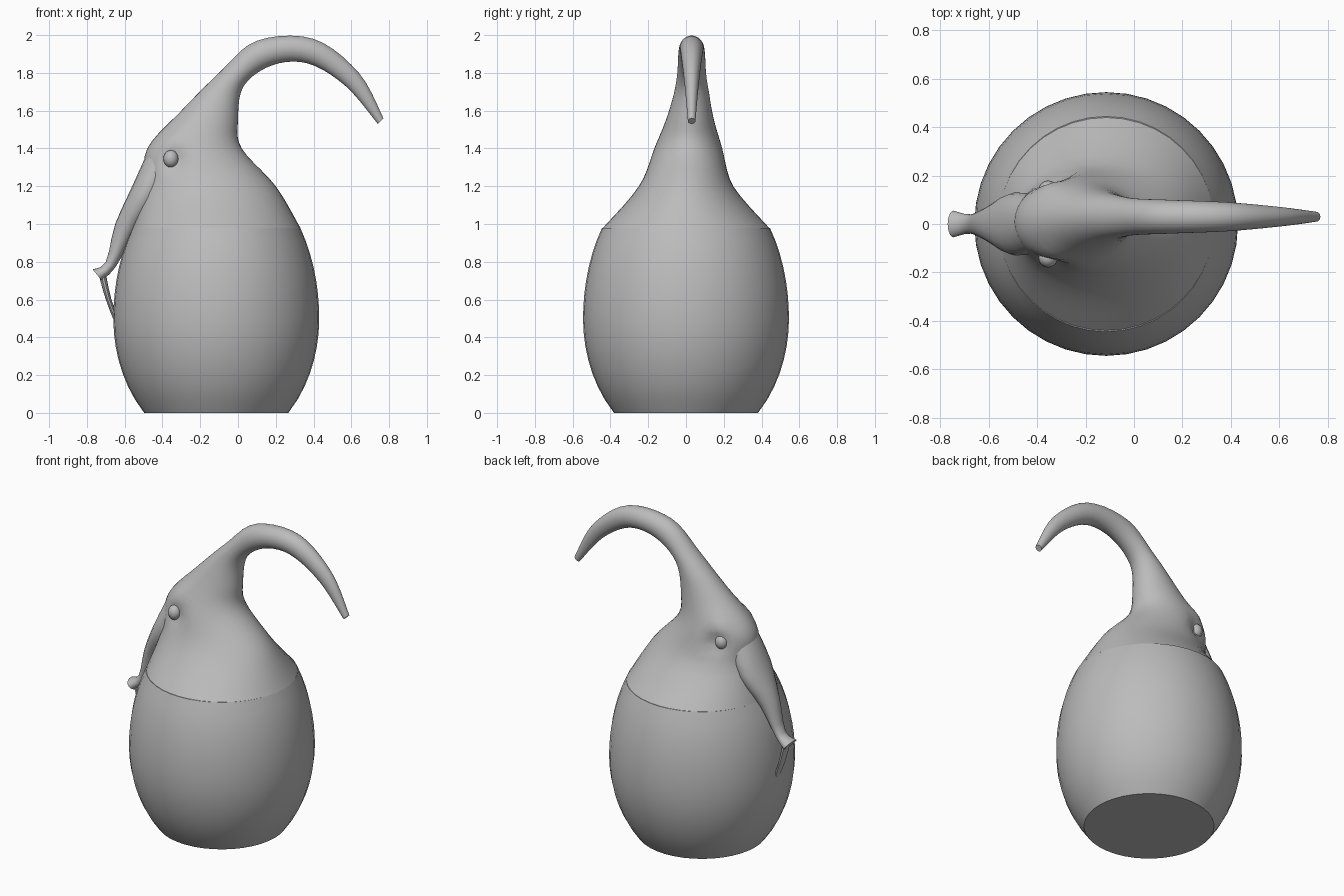
import bpy, bmesh, math
from mathutils import Vector

if "Cube" in bpy.data.objects:
    bpy.data.objects.remove(bpy.data.objects["Cube"])

# One flat colour
clay = bpy.data.materials.new("clay_grey")
clay.use_nodes = True
grey = (0.5, 0.5, 0.5, 1)
clay.diffuse_color = grey
clay.node_tree.nodes["Principled BSDF"].inputs["Base Color"].default_value = grey


def finish(obj):
    """Give an object the clay colour and smooth shading with sharp rims."""
    obj.data.materials.append(clay)
    bpy.ops.object.select_all(action="DESELECT")
    obj.select_set(True)
    bpy.context.view_layer.objects.active = obj
    bpy.ops.object.shade_smooth_by_angle(angle=math.radians(40))


def smooth_rings(controls, steps=5):
    """Fill in rings between the control rings along a smooth spline."""
    points = [Vector(c) for c in controls]
    padded = [points[0], *points, points[-1]]
    result = []
    for before, start, end, after in zip(padded, padded[1:], padded[2:], padded[3:]):
        leave, arrive = (end - before) / 2, (after - start) / 2
        for step in range(steps):
            t = step / steps
            ease = t * t * (3 - 2 * t)
            result.append(start.lerp(end, ease)
                          + leave * t * (1 - t) ** 2
                          - arrive * t * t * (1 - t))
    return result + [points[-1]]


def loft(name, rings, segments, shape=None):
    """Skin elliptical rings: outer edge x and z, inner edge x and z, depth radius."""
    bm = bmesh.new()
    loops = []
    for outer_x, outer_z, inner_x, inner_z, depth in rings:
        outer = Vector((outer_x, 0, outer_z))
        inner = Vector((inner_x, 0, inner_z))
        middle, half = (outer + inner) / 2, (inner - outer) / 2
        loop = []
        for i in range(segments):
            angle = math.tau * i / segments
            across = Vector((0, depth * math.sin(angle), 0))
            point = middle + half * math.cos(angle) + across
            loop.append(bm.verts.new(shape(point) if shape else point))
        loops.append(loop)
    for low, high in zip(loops, loops[1:]):
        for i in range(segments):
            j = (i + 1) % segments
            bm.faces.new((low[i], low[j], high[j], high[i]))
    bm.faces.new(loops[0][::-1])
    bm.faces.new(loops[-1])
    bmesh.ops.recalc_face_normals(bm, faces=bm.faces)
    mesh = bpy.data.meshes.new(name)
    bm.to_mesh(mesh)
    bm.free()
    obj = bpy.data.objects.new(name, mesh)
    bpy.context.collection.objects.link(obj)
    finish(obj)


def egg_ring(height):
    """Round slice of an egg that is taller above its widest level than below."""
    widest, centre = 0.5, -0.115
    reach = 0.7 if height < widest else 0.83
    radius = 0.545 * math.sqrt(1 - ((height - widest) / reach) ** 2)
    return centre - radius, height, centre + radius, height, radius


def sculpt_head(point):
    """Sink the eye sockets, swell the brows and lean the horn to the back."""
    for side in (-1, 1):
        socket = Vector((-0.34, side * 0.18, 1.34))
        brow = Vector((-0.36, side * 0.15, 1.45))
        inward = Vector((0.3, -side, 0))
        for spot, push in ((socket, 0.035), (brow, -0.015)):
            falloff = math.exp(-((point - spot).length / 0.06) ** 2)
            point = point + inward * push * falloff
    lean = min(max((point.z - 1.2) / 0.5, 0), 1)
    if point.x > 0.3 and point.z > 1.4:
        lean = 1
    return point + Vector((0, 0.03 * lean, 0))


# Egg-shaped body, flat underneath
shoulder = 0.98
loft("egg_body", [egg_ring(shoulder * i / 14) for i in range(15)], 40)

# Head narrowing into a curved, tapering horn
loft("head_and_horn", smooth_rings([
    (-0.56, shoulder, 0.33, shoulder, 0.44),
    (-0.5, 1.2, 0.2, 1.2, 0.25),
    (-0.48, 1.4, 0.02, 1.4, 0.18),
    (-0.3, 1.6, 0, 1.55, 0.12),
    (-0.1, 1.8, 0.03, 1.73, 0.08),
    (0.1, 1.97, 0.18, 1.84, 0.07),
    (0.4, 1.98, 0.37, 1.85, 0.06),
    (0.64, 1.8, 0.57, 1.73, 0.04),
    (0.77, 1.56, 0.74, 1.53, 0.02),
]), 40, sculpt_head)

# Long nose hanging down the face, flared at its tip
loft("nose", smooth_rings([
    (-0.47, 1.4, -0.3, 1.3, 0.11),
    (-0.56, 1.2, -0.43, 1.1, 0.13),
    (-0.65, 1, -0.55, 0.94, 0.07),
    (-0.7, 0.8, -0.65, 0.77, 0.04),
    (-0.77, 0.76, -0.72, 0.7, 0.055),
], 3), 20)

# Thin strap tying the nose tip to the belly
loft("chin_strap", smooth_rings([
    (-0.74, 0.74, -0.7, 0.74, 0.03),
    (-0.7, 0.6, -0.67, 0.6, 0.03),
    (-0.65, 0.47, -0.62, 0.47, 0.02),
], 3), 10)

# Eyes resting in the sockets
for name, side in (("right_eye", -1), ("left_eye", 1)):
    bpy.ops.mesh.primitive_uv_sphere_add(
        segments=16, ring_count=10, radius=0.04,
        location=(-0.355, side * 0.14, 1.345))
    eye = bpy.context.object
    eye.name = name
    eye.scale.z = 1.15
    finish(eye)
